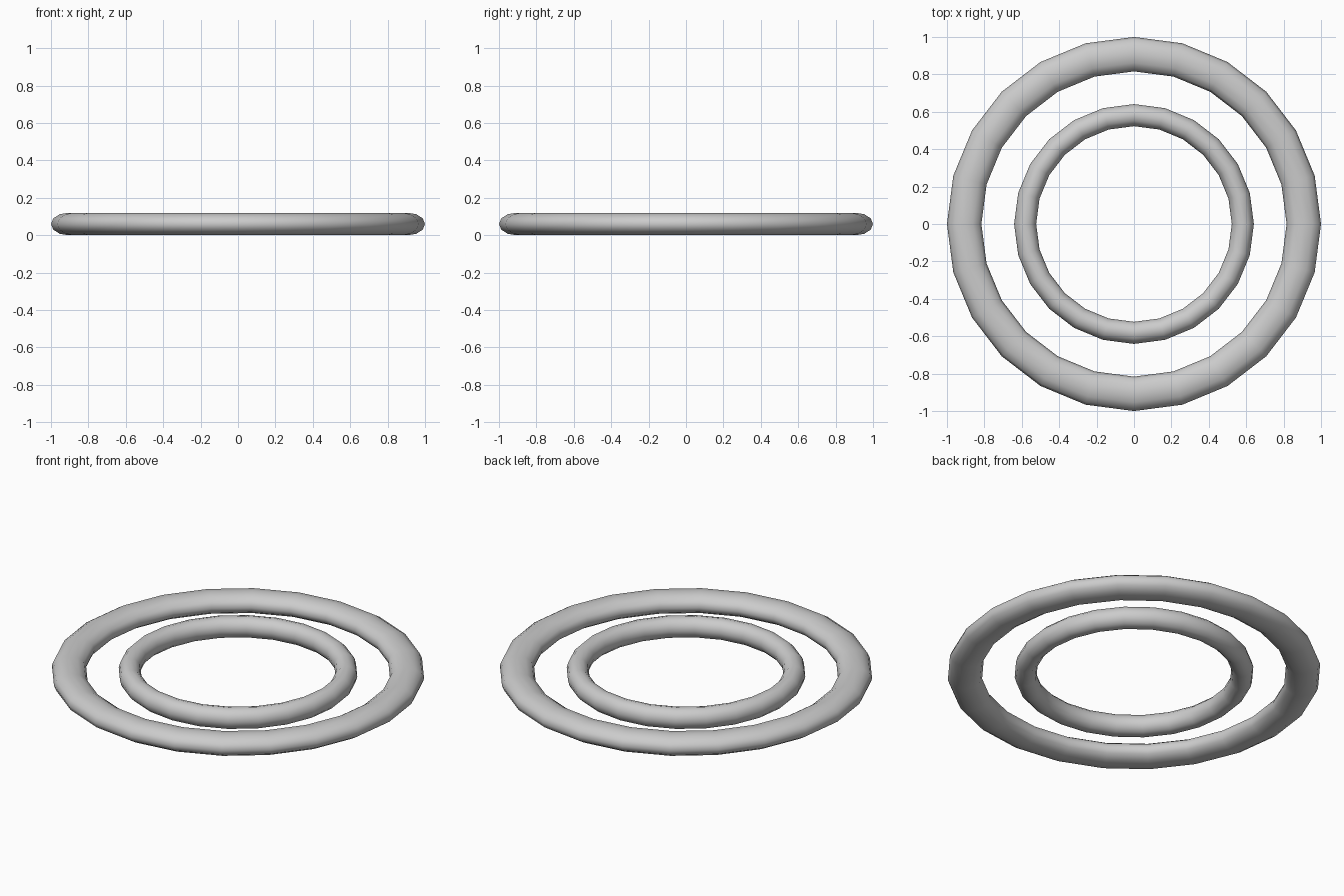
import bpy

if "Cube" in bpy.data.objects:
    bpy.data.objects.remove(bpy.data.objects["Cube"])


def ring(name, major, half_width, half_height):
    """Smooth 24-sided ring with an elliptical section, resting on z = 0."""
    bpy.ops.mesh.primitive_torus_add(
        major_segments=24, minor_segments=12,
        major_radius=major, minor_radius=half_width,
        location=(0, 0, half_height))
    obj = bpy.context.object
    obj.name = name
    obj.scale.z = half_height / half_width
    bpy.ops.object.transform_apply(location=False, rotation=False, scale=True)
    bpy.ops.object.shade_smooth()
    return obj


# wide, slightly flattened outer ring
ring("outer_ring", 0.908, 0.092, 0.06)
# thin round inner ring
ring("inner_ring", 0.582, 0.059, 0.06)
